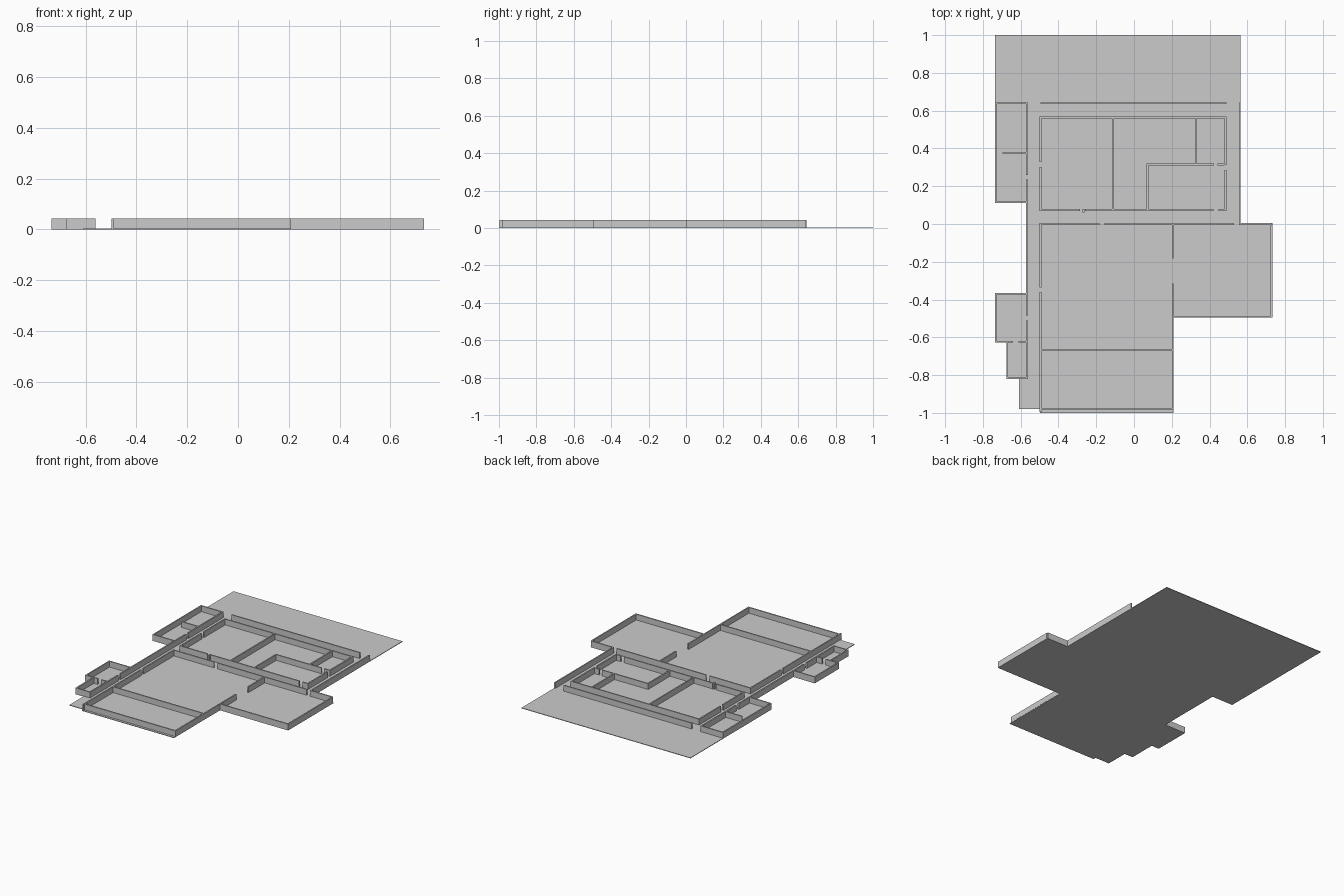
import bpy, bmesh

if "Cube" in bpy.data.objects:
    bpy.data.objects.remove(bpy.data.objects["Cube"])

FLOOR = 0.004   # slab thickness
TOP = 0.044     # top of walls
T = 0.009       # wall thickness


def finish(name, bm):
    bmesh.ops.recalc_face_normals(bm, faces=bm.faces[:])
    mesh = bpy.data.meshes.new(name)
    bm.to_mesh(mesh)
    bm.free()
    obj = bpy.data.objects.new(name, mesh)
    bpy.context.collection.objects.link(obj)
    return obj


def slab(name, outline):
    bm = bmesh.new()
    face = bm.faces.new([bm.verts.new((x, y, 0)) for x, y in outline])
    ext = bmesh.ops.extrude_face_region(bm, geom=[face])["geom"]
    verts = [v for v in ext if isinstance(v, bmesh.types.BMVert)]
    bmesh.ops.translate(bm, verts=verts, vec=(0, 0, FLOOR))
    return finish(name, bm)


def wall(name, axis, pos, start, end, doors=()):
    """Straight wall along an axis, split by door openings."""
    bm = bmesh.new()
    cuts = [start] + [v for d in sorted(doors) for v in d] + [end]
    for a, b in zip(cuts[::2], cuts[1::2]):
        cube = bmesh.ops.create_cube(bm, size=1)["verts"]
        mid, length = (a + b) / 2, b - a
        size = (length, T) if axis == "x" else (T, length)
        loc = (mid, pos) if axis == "x" else (pos, mid)
        bmesh.ops.scale(bm, verts=cube, vec=(*size, TOP - FLOOR))
        bmesh.ops.translate(bm, verts=cube, vec=(*loc, (TOP + FLOOR) / 2))
    return finish(name, bm)


# Ground slab following the building outline
slab("floor", [
    (-0.735, 1.0), (0.564, 1.0), (0.564, 0.004), (0.732, 0.004),
    (0.732, -0.495), (0.208, -0.495), (0.208, -1.0), (-0.498, -1.0),
    (-0.498, -0.98), (-0.61, -0.98), (-0.61, -0.82), (-0.676, -0.82),
    (-0.676, -0.628), (-0.735, -0.628), (-0.735, -0.364), (-0.57, -0.364),
    (-0.57, 0.11), (-0.735, 0.11)])

# Corridor wall on the left
wall("corridor_wall", "y", -0.5665, -0.82, 0.644, [(-0.51, -0.485), (0.235, 0.26)])

# Upper left room
wall("side_room_outer", "y", -0.7305, 0.11, 0.644)
wall("side_room_back", "x", 0.6395, -0.726, -0.571)
wall("side_room_front", "x", 0.1145, -0.726, -0.571)
wall("side_room_partition", "x", 0.375, -0.695, -0.571)

# Lower left rooms
wall("store_outer", "y", -0.7305, -0.628, -0.364)
wall("store_back", "x", -0.3685, -0.726, -0.571)
wall("store_front", "x", -0.6235, -0.726, -0.571, [(-0.64, -0.612)])
wall("closet_outer", "y", -0.6715, -0.82, -0.628)
wall("closet_front", "x", -0.8155, -0.667, -0.571)

# Central block with inner rooms
wall("block_left", "y", -0.4945, 0.07, 0.568, [(0.302, 0.328)])
wall("block_right", "y", 0.4845, 0.07, 0.568, [(0.285, 0.312)])
wall("block_back", "x", 0.5635, -0.49, 0.48)
wall("block_front", "x", 0.0745, -0.49, 0.48, [(-0.285, -0.26), (0.42, 0.447)])
wall("block_divider", "y", -0.111, 0.079, 0.559)
wall("inner_left", "y", 0.072, 0.079, 0.319)
wall("inner_back", "x", 0.315, 0.0765, 0.48, [(0.423, 0.443)])
wall("inner_divider", "y", 0.33, 0.3195, 0.559)
wall("door_stub", "y", -0.267, 0.06, 0.079)

# Veranda and right boundary
wall("veranda_wall", "x", 0.6395, -0.495, 0.489)
wall("right_boundary", "y", 0.5595, 0.004, 0.642)

# Main hall
wall("hall_back", "x", -0.0005, -0.499, 0.728, [(-0.182, -0.155), (0.53, 0.555)])
wall("hall_left", "y", -0.4945, -0.996, -0.005, [(-0.36, -0.335)])
wall("hall_right", "y", 0.2045, -0.984, -0.005, [(-0.315, -0.182)])
wall("hall_partition", "x", -0.667, -0.49, 0.2)
wall("hall_front", "x", -0.9795, -0.49, 0.2)

# Right wing
wall("wing_right", "y", 0.7275, -0.495, -0.005)
wall("wing_front", "x", -0.4905, 0.209, 0.723)
